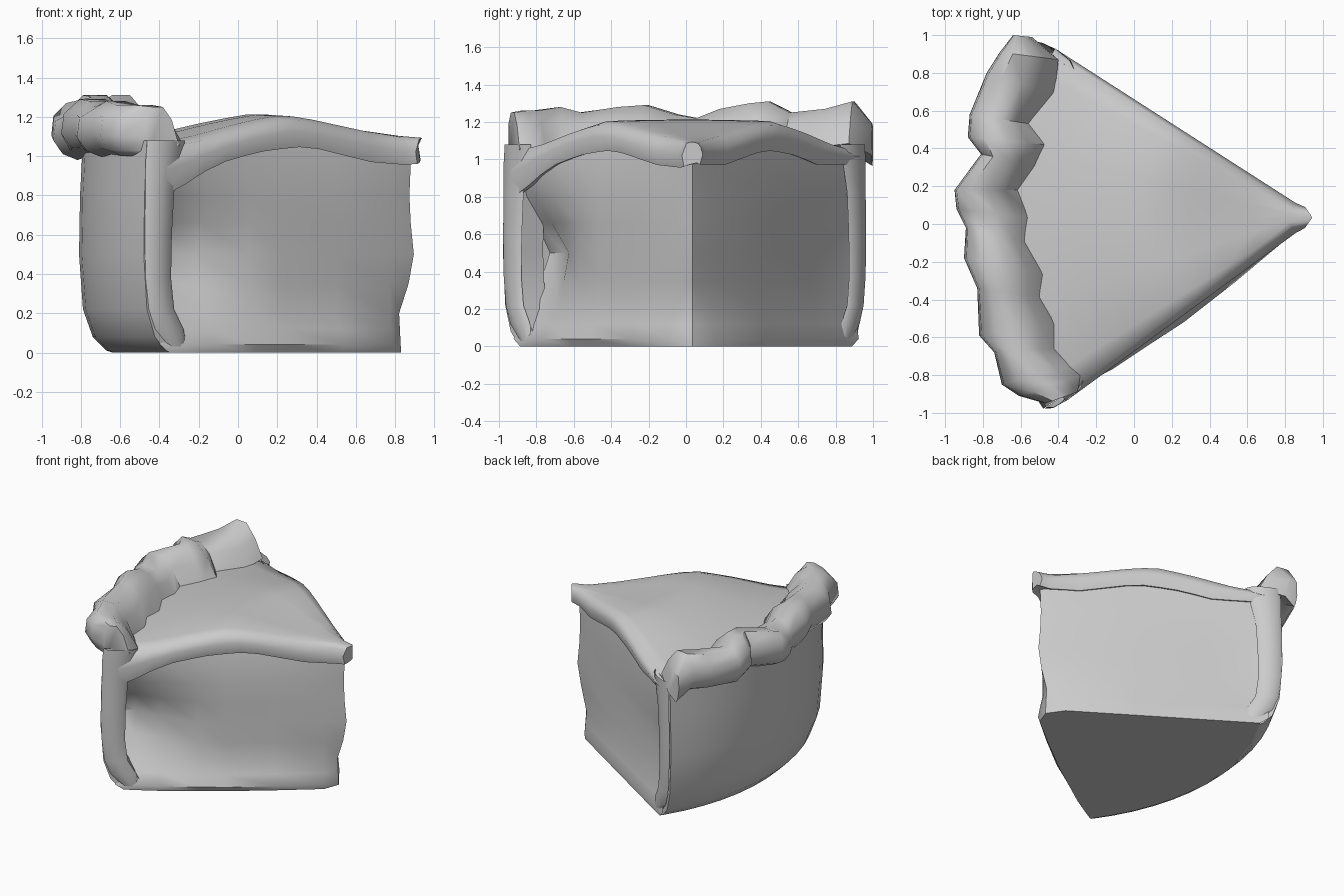
import bpy, bmesh
from math import sin, cos, radians, pi

if "Cube" in bpy.data.objects:
    bpy.data.objects.remove(bpy.data.objects["Cube"])

CX, CY = 0.91, 0.035         # wedge tip, centre of the outer arc
A0, A1 = 147.3, 216.2        # far and near cut directions in degrees


def polar(r, deg, z, off=0.0):
    a = radians(deg)
    return (CX + r * cos(a) - off * sin(a), CY + r * sin(a) + off * cos(a), z)


def lerp(table, x):
    for (xa, ya), (xb, yb) in zip(table, table[1:]):
        if x <= xb:
            return ya + (yb - ya) * max(0, (x - xa) / (xb - xa))
    return table[-1][1]


def loft(name, rings, angle=50, hidden=lambda row, col: False, caps=(True, True)):
    """Join rings of equal length, leaving out faces buried in other parts."""
    bm = bmesh.new()
    rows = [[bm.verts.new(p) for p in ring] for ring in rings]
    n = len(rows[0])
    for k, (a, b) in enumerate(zip(rows, rows[1:])):
        for i in range(n):
            if not hidden(k, i):
                j = (i + 1) % n
                bm.faces.new((a[i], a[j], b[j], b[i]))
    if caps[0]:
        bm.faces.new(rows[0])
    if caps[1]:
        bm.faces.new(rows[-1])
    loose = [v for v in bm.verts if not v.link_faces]
    bmesh.ops.delete(bm, geom=loose, context='VERTS')
    bmesh.ops.recalc_face_normals(bm, faces=bm.faces)
    me = bpy.data.meshes.new(name)
    bm.to_mesh(me)
    bm.free()
    ob = bpy.data.objects.new(name, me)
    bpy.context.collection.objects.link(ob)
    bpy.ops.object.select_all(action='DESELECT')
    bpy.context.view_layer.objects.active = ob
    ob.select_set(True)
    bpy.ops.object.shade_smooth_by_angle(angle=radians(angle))
    return ob


# Filling: stacked wedge outlines, flared foot, hollow near the outer crust
tip_r = [(0, 0.07), (0.2, 0.08), (0.45, 0.0), (0.75, 0.03), (0.95, 0.02)]
rings = []
for z, flare, hollow in [(0.0, 0.035, 0), (0.04, 0.055, 0), (0.12, 0.03, 0.04),
                         (0.2, 0.0, 0.10), (0.35, 0.0, 0.18), (0.5, 0.0, 0.24),
                         (0.66, 0.0, 0.15), (0.8, 0.0, 0.05), (0.98, -0.015, 0.0), (1.06, -0.03, 0)]:
    back = 1.56 if z < 0.03 else 1.62
    t = lerp(tip_r, z)
    ring = [polar(t + 0.01, 181, z)]
    for r, k, f in [(0.17, 0, 0.6), (0.5, 0, 1), (0.85, 0.0, 1.2), (1.05, 0.1, 1), (1.3, 0.55, 0.8),
                    (1.48, 1, 0.3), (back, 1, 0)]:
        ring.append(polar(r, A1, z, flare * f - hollow * k))
    for i in range(1, 7):
        ring.append(polar(back, A1 + (A0 - A1) * i / 7, z))
    for r, k in [(back, 0.15), (1.47, 0.2), (1.2, 0.1), (0.7, 0), (0.2, 0)]:
        ring.append(polar(r, A0, z, -flare * 0.3 + hollow * k))
    rings.append(ring)
loft("filling", rings, 45, lambda k, i: 7 <= i < 14, (True, False))

# Outer crust wall: profile swept round the arc, closed by its cut ends
profile = [(1.55, 0.0), (1.58, 0.01), (1.65, 0.08), (1.70, 0.22), (1.72, 0.5),
           (1.715, 0.8), (1.70, 1.08), (1.57, 1.08), (1.57, 0.8), (1.58, 0.5),
           (1.56, 0.25), (1.44, 0.06)]
rings = []
for i in range(13):
    deg = A0 + 0.3 + (A1 - A0 - 0.4) * i / 12
    rings.append([polar(r, deg, z) for r, z in profile])
loft("outer_crust", rings, 50, lambda k, i: i >= 6 and (k < 11 or i == 6 or i == 11))

# Top crust: domed sheet with drooping rolled edges along the cuts
dome = [(0, 1.08), (0.35, 1.13), (0.6, 1.18), (0.82, 1.21), (1.05, 1.17), (1.35, 1.10), (1.6, 1.06)]
under = [(0, 0.95), (0.3, 0.97), (0.7, 1.05), (0.95, 1.03), (1.2, 0.98), (1.35, 0.92), (1.58, 0.80)]
rings = []
for r in (0.09, 0.3, 0.5, 0.63, 0.75, 0.86, 0.98, 1.1, 1.22, 1.35, 1.47, 1.6):
    zt, zu = lerp(dome, r), lerp(under, r)
    zf = max(zu, 0.97)
    ring = [polar(r, A0 + (A1 - A0) * f, zt + 0.01 * sin(pi * f)) for f in (0.06, 0.28, 0.5, 0.72, 0.94)]
    d = 0.03 if r > 0.2 else 0.02
    ring += [polar(r, A1, zt - 0.02, 0.005), polar(r, A1, (zt + zu) / 2, 0.035),
             polar(r, A1, zu, 0.015), polar(r, A1, zu + 0.01, -d)]
    ring += [polar(r, A0, zf + 0.01, d), polar(r, A0, zf, -0.01),
             polar(r, A0, (zt + zf) / 2, -0.035), polar(r, A0, zt - 0.02, -0.015)]
    rings.append(ring)
rings.insert(0, [(0.945 - abs(y - CY) * 0.5, CY + (y - CY) * 0.7, z * 0.9 + 0.1) for x, y, z in rings[0]])
loft("top_crust", rings, 60, lambda k, i: i == 8 and k > 1, (True, False))

# Crimped rim: outer x, y, inner x, y, crest height for each pinch
pinches = [(-0.64, 1.0, -0.54, 0.99, 1.19), (-0.71, 0.91, -0.40, 0.87, 1.31),
           (-0.78, 0.80, -0.42, 0.69, 1.27), (-0.87, 0.58, -0.55, 0.53, 1.25),
           (-0.88, 0.46, -0.47, 0.42, 1.31), (-0.81, 0.37, -0.52, 0.31, 1.30),
           (-0.95, 0.18, -0.61, 0.18, 1.27), (-0.94, 0.08, -0.53, 0.03, 1.22),
           (-0.89, -0.02, -0.56, -0.10, 1.24), (-0.90, -0.18, -0.47, -0.27, 1.29),
           (-0.83, -0.34, -0.49, -0.39, 1.28), (-0.82, -0.59, -0.40, -0.53, 1.25),
           (-0.74, -0.68, -0.42, -0.66, 1.28), (-0.70, -0.85, -0.33, -0.75, 1.26),
           (-0.61, -0.91, -0.28, -0.80, 1.26), (-0.47, -0.95, -0.30, -0.89, 1.25)]
section = [(0.3, 1.0), (0.12, 1.03), (0.0, 1.10), (0.03, 1.20), (0.22, None), (0.52, None),
           (0.78, 1.19), (1.0, 1.06)]
rings = []
for ox, oy, ix, iy, crest in pinches:
    rings.append([(ox + (ix - ox) * t, oy + (iy - oy) * t,
                   crest if z is None else z + (crest - 1.26) * 0.5) for t, z in section])
loft("crimped_rim", rings, 50, lambda k, i: i == 7 and 1 < k < 12)

# Rolled crust lips standing along the two vertical cut edges
for name, deg, side in (("near_crust_lip", A1, 1), ("far_crust_lip", A0, -1)):
    rings = []
    for z, r, w in [(0.03, 1.51, 0.05), (0.12, 1.56, 0.09), (0.22, 1.61, 0.08), (0.38, 1.63, 0.08),
                    (0.6, 1.63, 0.085), (0.82, 1.62, 0.09), (0.98, 1.6, 0.11), (1.08, 1.58, 0.12)]:
        rings.append([polar(r + w * cos(i * pi / 4), deg, z,
                            side * 0.3 * w * sin(i * pi / 4)) for i in range(8)])
    loft(name, rings, 60, lambda k, i: i in (4, 5, 6, 7), (False, False))
